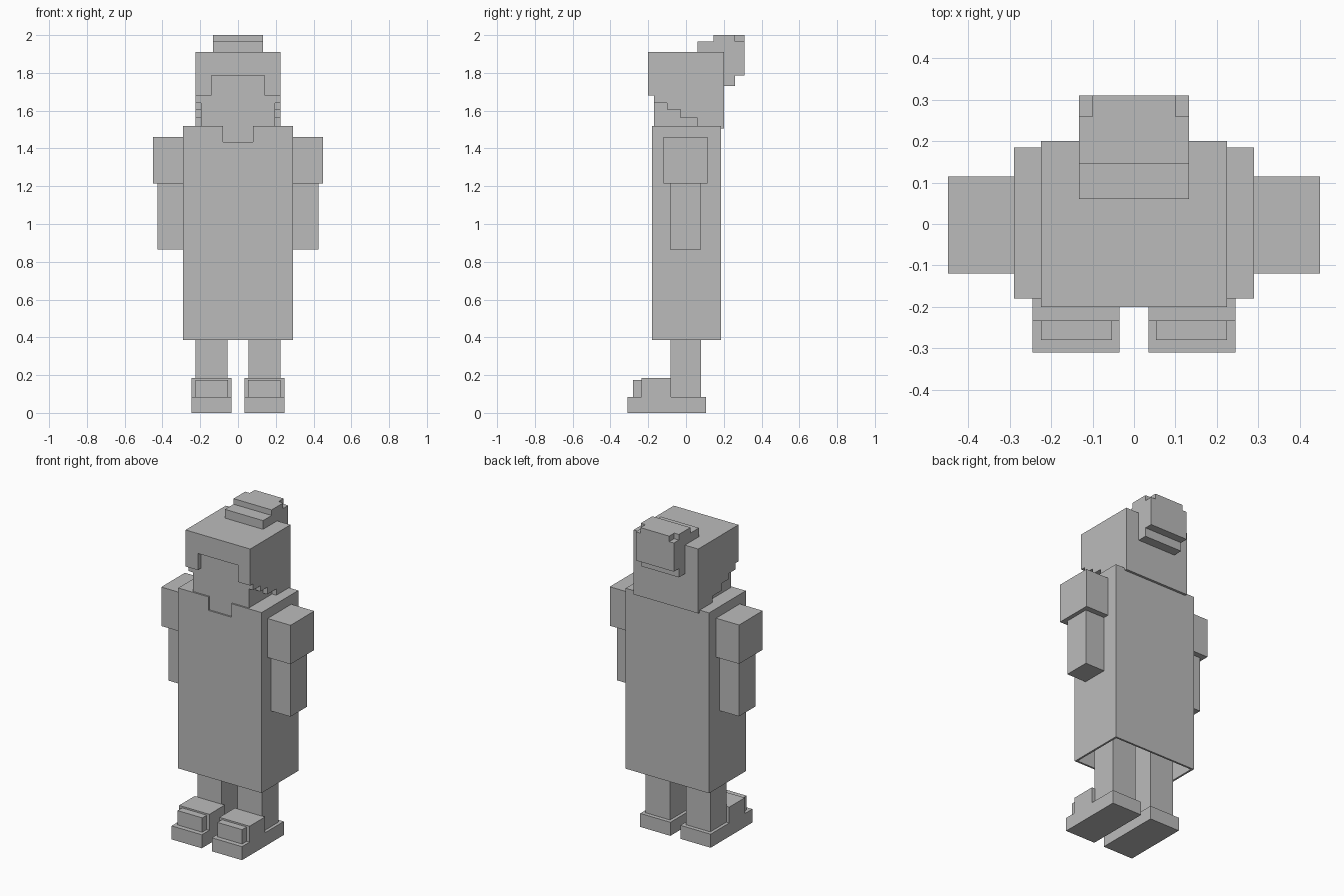
import bpy
import bmesh

if "Cube" in bpy.data.objects:
    bpy.data.objects.remove(bpy.data.objects["Cube"])

grey = bpy.data.materials.new("plain grey")
grey.diffuse_color = (0.5, 0.5, 0.5, 1)
grey.use_nodes = True
grey.node_tree.nodes["Principled BSDF"].inputs["Base Color"].default_value = grey.diffuse_color


def finish(name, bm):
    bmesh.ops.recalc_face_normals(bm, faces=bm.faces)
    mesh = bpy.data.meshes.new(name)
    bm.to_mesh(mesh)
    bm.free()
    mesh.materials.append(grey)
    obj = bpy.data.objects.new(name, mesh)
    bpy.context.collection.objects.link(obj)
    return obj


def prism(name, profile, x0, x1):
    """Extrude a (y, z) side profile from x0 to x1."""
    bm = bmesh.new()
    face = bm.faces.new([bm.verts.new((x0, y, z)) for y, z in profile])
    ext = bmesh.ops.extrude_face_region(bm, geom=[face])["geom"]
    moved = [v for v in ext if isinstance(v, bmesh.types.BMVert)]
    bmesh.ops.translate(bm, verts=moved, vec=(x1 - x0, 0, 0))
    return finish(name, bm)


def box(name, x, y, z):
    return prism(name, [(y[0], z[0]), (y[1], z[0]), (y[1], z[1]), (y[0], z[1])], *x)


def cut(obj, x, y, z):
    cutter = box(obj.name + "_cutter", x, y, z)
    cutter.hide_render = True
    cutter.hide_set(True)
    mod = obj.modifiers.new("cut", 'BOOLEAN')
    mod.operation = 'DIFFERENCE'
    mod.solver = 'EXACT'
    mod.object = cutter


# Long coat, hollow under the hem, with a square neckline
coat = box("coat", (-0.29, 0.29), (-0.18, 0.185), (0.385, 1.52))
cut(coat, (-0.278, 0.278), (-0.168, 0.173), (0.2, 0.75))
cut(coat, (-0.08, 0.08), (-0.3, -0.17), (1.435, 1.7))

# Head inside the hair shell
box("head", (-0.195, 0.195), (-0.17, 0.17), (1.45, 1.88))

# Hair with stepped sides and an opening over the face
hair = prism("hair", [
    (-0.2, 1.91), (-0.2, 1.68), (-0.17, 1.68), (-0.17, 1.64), (-0.10, 1.64),
    (-0.10, 1.605), (-0.03, 1.605), (-0.03, 1.56), (0.06, 1.56),
    (0.06, 1.505), (0.2, 1.505), (0.2, 1.91)], -0.225, 0.225)
cut(hair, (-0.14, 0.14), (-0.3, -0.165), (1.6, 1.785))

# Hair bun: full middle, sides notched at the upper back corners
front = [(0.06, 1.90), (0.06, 1.965), (0.145, 1.965), (0.145, 2.0)]
back = [(0.31, 1.785), (0.26, 1.785), (0.26, 1.73), (0.19, 1.73), (0.19, 1.90)]
prism("bun_middle", front + [(0.31, 2.0)] + back, -0.10, 0.10)
notched = front + [(0.26, 2.0), (0.26, 1.965), (0.31, 1.965)] + back
for side, s in (("left", -1), ("right", 1)):
    def pair(a, b):
        return tuple(sorted((s * a, s * b)))

    prism(side + "_bun_side", notched, *pair(0.10, 0.1325))

    # Arms
    box(side + "_sleeve", pair(0.285, 0.45), (-0.12, 0.115), (1.215, 1.46))
    box(side + "_forearm", pair(0.285, 0.425), (-0.085, 0.08), (0.865, 1.22))

    # Legs and shoes
    box(side + "_leg", pair(0.055, 0.225), (-0.083, 0.08), (0.08, 0.76))
    box(side + "_sole", pair(0.035, 0.245), (-0.31, 0.105), (0.0, 0.085))
    box(side + "_shoe_upper", pair(0.035, 0.245), (-0.235, -0.08), (0.08, 0.185))
    box(side + "_toe_cap", pair(0.053, 0.225), (-0.28, -0.23), (0.08, 0.175))
